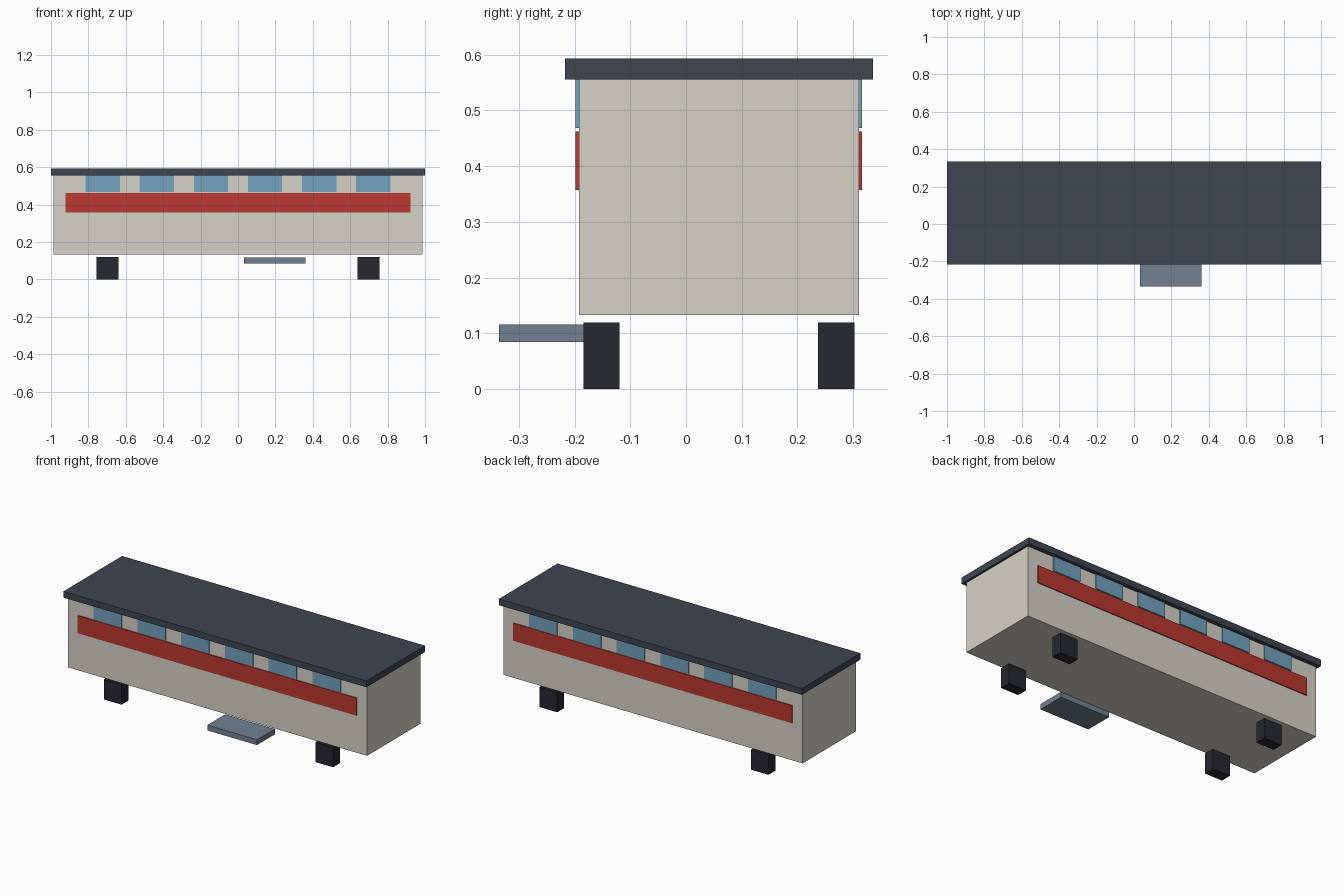
import bpy

if "Cube" in bpy.data.objects:
    bpy.data.objects.remove(bpy.data.objects["Cube"])

Y_MID = 0.059  # centre plane of the car body


def material(name, rgb):
    m = bpy.data.materials.new(name)
    m.diffuse_color = (*rgb, 1)
    m.use_nodes = True
    m.node_tree.nodes["Principled BSDF"].inputs["Base Color"].default_value = m.diffuse_color
    return m


CREAM = material("cream_paint", (0.67, 0.65, 0.58))
SLATE = material("slate_roof", (0.05, 0.06, 0.085))
RED = material("red_paint", (0.5, 0.04, 0.03))
GLASS = material("blue_glass", (0.17, 0.36, 0.52))
RUBBER = material("dark_rubber", (0.02, 0.02, 0.03))
STEEL = material("steel_step", (0.17, 0.22, 0.29))


def box(name, x, y, z, mat):
    """Box from (min, max) ranges on each axis."""
    bpy.ops.mesh.primitive_cube_add(size=1, location=[sum(r) / 2 for r in (x, y, z)])
    ob = bpy.context.object
    ob.name = name
    ob.scale = [r[1] - r[0] for r in (x, y, z)]
    bpy.ops.object.transform_apply(location=False, rotation=False, scale=True)
    ob.data.materials.append(mat)
    return ob


def around(c, size):
    return (c - size / 2, c + size / 2)


# Body and overhanging roof
box("body", (-0.987, 0.987), around(Y_MID, 0.502), (0.133, 0.555), CREAM)
box("roof", (-1, 1), around(Y_MID, 0.552), (0.555, 0.593), SLATE)

# Stripe, windows and wheels on both long sides
for side, s in (("front", -1), ("back", 1)):
    panel_y = around(Y_MID + s * 0.252, 0.01)
    box(f"{side}_stripe", (-0.921, 0.921), panel_y, (0.357, 0.462), RED)
    for i in range(6):
        box(f"{side}_window_{i + 1}", around((i - 2.5) * 0.289, 0.184),
            panel_y, (0.468, 0.555), GLASS)
    for end, e in (("left", -1), ("right", 1)):
        box(f"{side}_{end}_wheel", around(e * 0.698, 0.117),
            around(Y_MID + s * 0.2105, 0.065), (0, 0.119), RUBBER)

# Boarding step
box("boarding_step", (0.032, 0.36), (-0.335, -0.167), (0.084, 0.116), STEEL)
